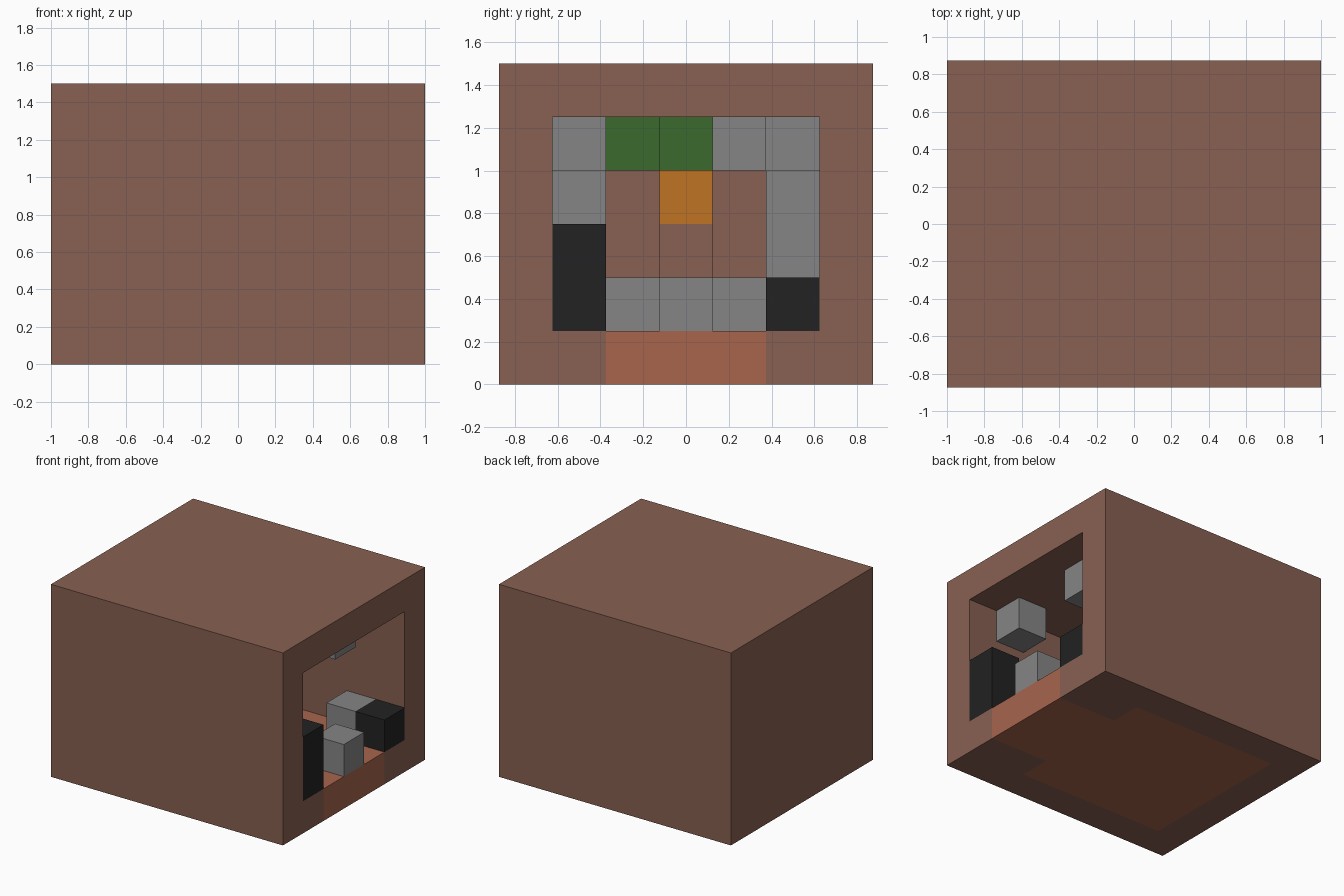
import bpy, bmesh
from mathutils import Vector

if "Cube" in bpy.data.objects:
    bpy.data.objects.remove(bpy.data.objects["Cube"], do_unlink=True)

CELL = 0.25
SIZE = Vector((8, 7, 6)) * CELL


def material(name, r, g, b):
    mat = bpy.data.materials.new(name)
    mat.use_nodes = True
    mat.diffuse_color = (r, g, b, 1)
    mat.node_tree.nodes["Principled BSDF"].inputs["Base Color"].default_value = (r, g, b, 1)
    return mat


brown = material("earth brown", 0.246, 0.117, 0.084)
clay = material("clay red", 0.392, 0.13, 0.076)
grey = material("stone grey", 0.235, 0.235, 0.235)
black = material("coal black", 0.016, 0.016, 0.016)
green = material("moss green", 0.045, 0.144, 0.026)
orange = material("glow orange", 0.527, 0.174, 0.016)


def make_object(name, bm, *mats):
    bmesh.ops.recalc_face_normals(bm, faces=bm.faces)
    mesh = bpy.data.meshes.new(name)
    bm.to_mesh(mesh)
    bm.free()
    for mat in mats:
        mesh.materials.append(mat)
    obj = bpy.data.objects.new(name, mesh)
    bpy.context.collection.objects.link(obj)
    return obj


def box(low, high):
    """Box from low to high, counted in grid cells."""
    bm = bmesh.new()
    bmesh.ops.create_cube(bm, size=1)
    low, high = Vector(low), Vector(high)
    offset = Vector((SIZE.x / 2, SIZE.y / 2, 0))
    for v in bm.verts:
        v.co = ((low + high) / 2 + v.co * (high - low)) * CELL - offset
    return bm


def block(name, mat, x, y, z, height=1):
    make_object(name, box((x, y, z), (x + 1, y + 1, z + height)), mat)


# Hollow room, open on its left side
bm = box((0, 0, 0), (8, 7, 6))
mouth = next(f for f in bm.faces if f.normal.x > 0.9)
bmesh.ops.inset_region(bm, faces=[mouth], thickness=CELL, use_even_offset=True)
moved = bmesh.ops.extrude_face_region(bm, geom=[mouth])["geom"]
bmesh.ops.translate(bm, vec=(CELL - SIZE.x, 0, 0),
                    verts=[g for g in moved if isinstance(g, bmesh.types.BMVert)])
if mouth.is_valid:
    bmesh.ops.delete(bm, geom=[mouth], context="FACES_ONLY")

# Clay floor, narrower at the mouth
cuts = [((x, 0, 0), (1, 0, 0)) for x in (-0.75, 0.5)]
cuts += [((0, y, 0), (0, 1, 0)) for y in (-0.625, -0.375, 0.375, 0.625)]
for point, normal in cuts:
    bmesh.ops.bisect_plane(bm, geom=bm.verts[:] + bm.edges[:] + bm.faces[:],
                           plane_co=point, plane_no=normal)
for f in bm.faces:
    c = f.calc_center_median()
    half_width = 0.62 if c.x < 0.5 else 0.37
    f.material_index = int(c.z < 0.26 and c.x > -0.74 and abs(c.y) < half_width)
make_object("room_shell", bm, brown, clay)

# Blocks at the mouth
block("tall_black_block", black, 7, 1, 1, 2)
block("low_black_block", black, 7, 5, 1)
block("mouth_stone", grey, 7, 3, 1)
block("side_stone", grey, 6, 5, 1)

# Stones hanging from the ceiling
for label, y in (("front", 1), ("back", 4)):
    block("ceiling_stone_" + label, grey, 6, y, 4)

# Blocks along the far wall
block("wall_stone_pillar", grey, 2, 5, 1, 3)
block("wall_stone_top", grey, 1, 5, 4)
block("wall_stone_front", grey, 1, 1, 3)
block("floor_stone_front", grey, 1, 2, 1)
block("floor_stone_back", grey, 1, 4, 1)
block("earth_pedestal", brown, 1, 3, 1, 2)
block("lamp", orange, 1, 3, 3)
block("moss_front", green, 1, 2, 4)
block("moss_middle", green, 2, 3, 4)
